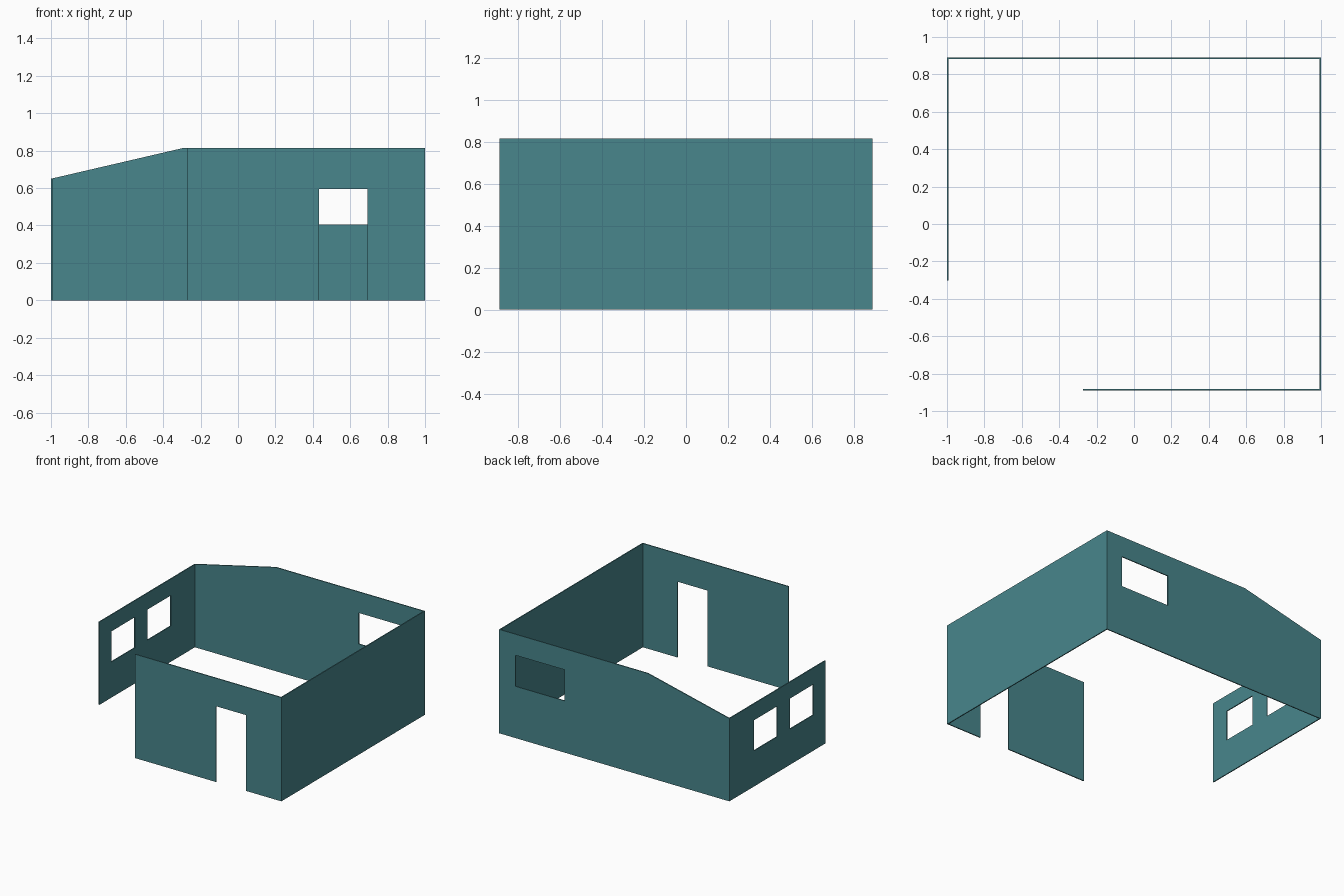
import bpy
import bmesh
from mathutils import Vector

default = bpy.data.objects.get("Cube")
if default:
    bpy.data.objects.remove(default, do_unlink=True)

T = 0.008                # wall thickness
X, Y = 1.0, 0.89         # half width and half depth
HIGH, LOW = 0.815, 0.65  # tall and low wall heights

teal = bpy.data.materials.new("teal_wall")
teal.use_nodes = True
colour = (0.065, 0.238, 0.262, 1)
teal.diffuse_color = colour
teal.node_tree.nodes["Principled BSDF"].inputs["Base Color"].default_value = colour


def rect(a0, a1, z0, z1):
    return [(a0, z0), (a1, z0), (a1, z1), (a0, z1)]


def wall(name, place, thickness, outline, openings=()):
    """Fill an outline with openings, then extrude it by the thickness."""
    bm = bmesh.new()
    for loop in [outline, *openings]:
        verts = [bm.verts.new(place(a, z)) for a, z in loop]
        for i, v in enumerate(verts):
            bm.edges.new((verts[i - 1], v))
    bmesh.ops.triangle_fill(bm, use_beauty=True, edges=bm.edges[:])
    result = bmesh.ops.extrude_face_region(bm, geom=bm.faces[:], use_keep_orig=True)
    moved = [g for g in result["geom"] if isinstance(g, bmesh.types.BMVert)]
    bmesh.ops.translate(bm, verts=moved, vec=Vector(thickness))
    bmesh.ops.recalc_face_normals(bm, faces=bm.faces[:])
    mesh = bpy.data.meshes.new(name)
    bm.to_mesh(mesh)
    bm.free()
    mesh.materials.append(teal)
    obj = bpy.data.objects.new(name, mesh)
    bpy.context.collection.objects.link(obj)


# Front wall: the doorway is part of the outline
door_left, door_right, door_top = 0.432, 0.693, 0.595
wall("front_wall", lambda a, z: (a, -Y, z), (0, T, 0),
     [(-0.273, 0), (door_left, 0), (door_left, door_top), (door_right, door_top),
      (door_right, 0), (X, 0), (X, HIGH), (-0.273, HIGH)])

# Back wall: sloping top towards the low side, one wide window
wall("back_wall", lambda a, z: (a, Y, z), (0, -T, 0),
     [(-X, 0), (X, 0), (X, HIGH), (-0.29, HIGH), (-X, LOW)],
     [rect(0.43, 0.857, 0.406, 0.65)])

# Tall plain side wall
wall("tall_side_wall", lambda a, z: (X, a, z), (-T, 0, 0),
     rect(-Y + T, Y - T, 0, HIGH))

# Low side wall with two windows
wall("low_side_wall", lambda a, z: (-X, a, z), (T, 0, 0),
     rect(-0.302, Y - T, 0, LOW),
     [rect(y, y + 0.29, 0.28, 0.52) for y in (-0.152, 0.297)])
